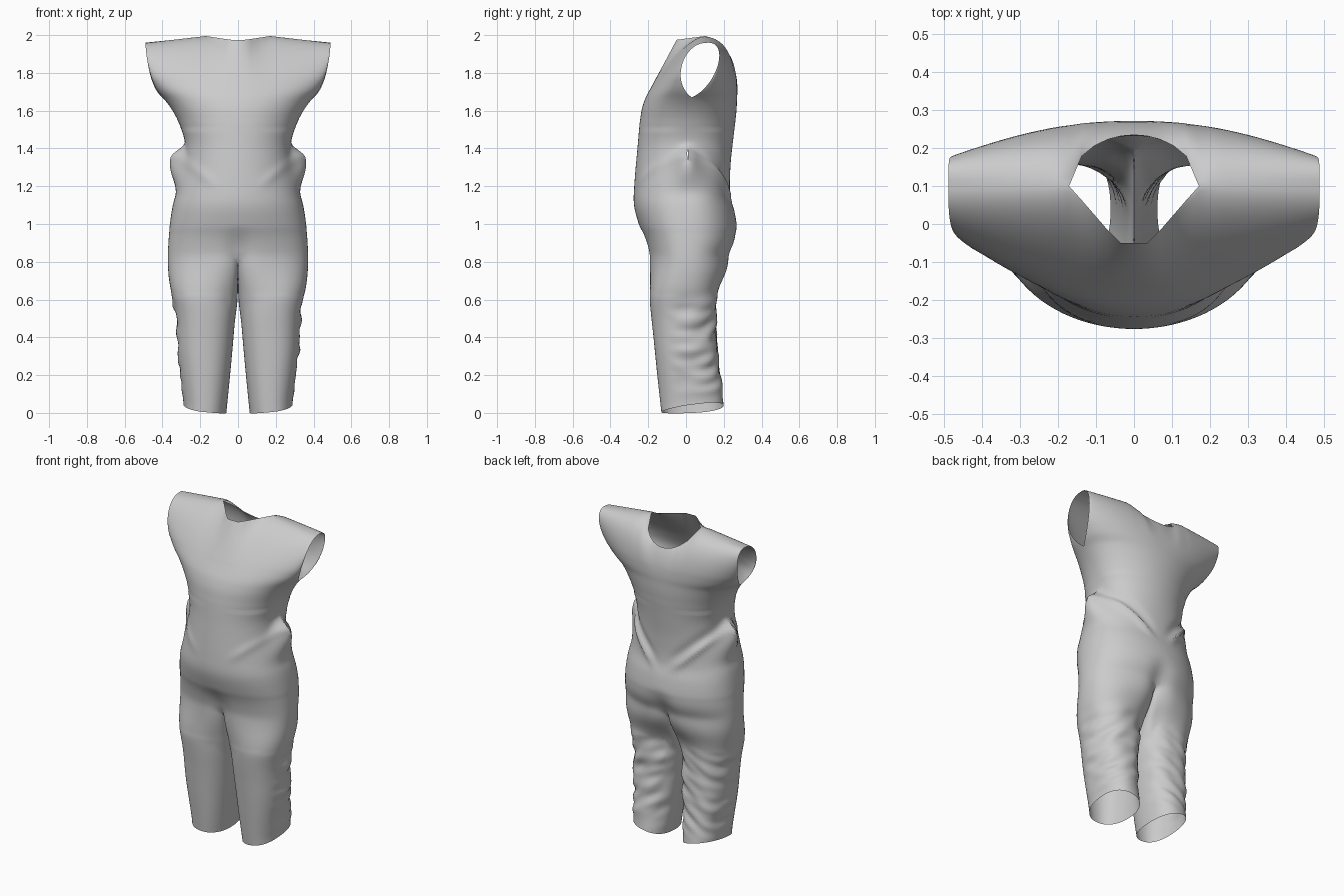
import bpy, bmesh, math
from mathutils import Vector, noise

if "Cube" in bpy.data.objects:
    bpy.data.objects.remove(bpy.data.objects["Cube"])

HALF = 44          # columns on each of the front and back panels
SPLIT_Z, ARM_Z = 0.84, 1.67


def sstep(a, b, t):
    t = max(0.0, min(1.0, (t - a) / (b - a)))
    return t * t * (3 - 2 * t)


def lerp(a, b, t):
    return a + (b - a) * t


def curve(pts, z):
    """Catmull-Rom style interpolation of (z, value) pairs."""
    if z <= pts[0][0]:
        return pts[0][1]
    if z >= pts[-1][0]:
        return pts[-1][1]
    slopes = []
    for i in range(len(pts)):
        a, b = pts[max(i - 1, 0)], pts[min(i + 1, len(pts) - 1)]
        slopes.append((b[1] - a[1]) / (b[0] - a[0]))
    for i in range(len(pts) - 1):
        (z0, v0), (z1, v1) = pts[i], pts[i + 1]
        if z <= z1:
            h = z1 - z0
            t = (z - z0) / h
            return ((2*t**3 - 3*t*t + 1) * v0 + (t**3 - 2*t*t + t) * h * slopes[i]
                    + (3*t*t - 2*t**3) * v1 + (t**3 - t*t) * h * slopes[i + 1])


def bez(p, t):
    s = 1 - t
    return s**3 * p[0] + 3*s*s*t * p[1] + 3*s*t*t * p[2] + t**3 * p[3]


# torso profiles: half width, front depth, back depth
WIDTH = [(.84, .373), (.95, .366), (1.1, .345), (1.2, .315), (1.3, .29), (1.4, .28),
         (1.46, .287), (1.55, .32), (1.62, .36), (1.67, .40)]
FRONT = [(.84, -.20), (.92, -.22), (1.0, -.25), (1.1, -.275), (1.2, -.274),
         (1.4, -.257), (1.6, -.237), (1.67, -.215)]
BACK = [(.84, .235), (.9, .262), (.97, .27), (1.06, .258), (1.15, .235), (1.3, .235),
        (1.45, .25), (1.6, .268), (1.67, .271)]
# leg profiles: outer x, inner x, front y, back y
OUTER = [(0, .288), (.06, .29), (.3, .318), (.5, .33), (.65, .355), (.84, .373)]
INNER = [(0, .062), (.2, .042), (.4, .024), (.66, .004), (.84, .002)]
LEG_F = [(0, -.13), (.2, -.152), (.4, -.172), (.6, -.192), (.84, -.20)]
LEG_B = [(0, .205), (.2, .178), (.4, .162), (.6, .16), (.7, .172), (.84, .235)]


def torso(a, z, back):
    w = curve(WIDTH, z)
    depth = curve(BACK if back else FRONT, z)
    side = lerp(0.01, 0.03, sstep(1.3, 1.67, z))
    x = w * math.sin(a)
    c = max(0.0, math.cos(a))
    y = side + (depth - side) * c ** (.85 if z < 1.5 else .92)
    # centre crease between the legs and the seat
    y *= 1 - .16 * math.exp(-(x / .045) ** 2) * sstep(1.0, .84, z)
    # bunched fold at each side of the waist
    if 1.1 < z < 1.44:
        amp = .075 * sstep(1.435, 1.35, z) * sstep(1.14, 1.33, z)
        spread = .025 + (1.44 - z) * .35
        x += math.copysign(amp * math.exp(-((y - .01) / spread) ** 2), x)
    # slanting drag lines running from the waist to the small of the back
    s = abs(x)
    if back:
        d = z - (1.06 + .95 * s)
        y += .016 * math.exp(-(d / .025) ** 2) * sstep(.03, .12, s) * sstep(.34, .24, s)
        y -= .012 * math.exp(-((d - .06) / .035) ** 2) * sstep(.02, .12, s)
    else:
        d = z - (1.12 + .75 * s)
        y -= .008 * math.exp(-(d / .03) ** 2) * sstep(.08, .2, s)
    return Vector((x, y, z))


def shoulder(a, v, back):
    """Panel from the armpit line up to the neckline and shoulder seam."""
    sn = math.sin(a)
    s, p0 = abs(sn), torso(a, ARM_Z, back)
    xe = .49 * s
    ze = 1.995 - .037 * max(0, xe - .17) / .32
    k = sstep(.12, .42, s)
    if back:
        r = max(0.0, 1 - (xe / .17) ** 2) ** .5
        ye, ze = .10 + .135 * r, ze - .12 * r ** 1.3
        y1, z1 = lerp(.277, .17, s ** 3), lerp(1.74, 1.73, s)
        y2, z2 = lerp(.268, lerp(.285, .24, s), k), lerp(1.81, 1.985, k)
    else:
        t = max(0.0, min(1.0, (xe - .04) / .13))
        ye, ze = lerp(-.05, .10, t), ze - .02 * (1 - t)
        y1, z1 = lerp(-.165, -.09, s * s), 1.76
        y2, z2 = lerp(-.105, -.005, k), lerp(1.87, ze, k)
    w = bez((.40, .485, .49, .49), v)
    return Vector((w * sn, bez((p0.y, y1, y2, ye), v), bez((ARM_Z, z1, z2, ze), v)))


bm = bmesh.new()


def grid(rows, closed=False):
    vs = [[bm.verts.new(p) for p in r] for r in rows]
    n = len(vs[0])
    for r0, r1 in zip(vs, vs[1:]):
        for i in range(n if closed else n - 1):
            j = (i + 1) % n
            bm.faces.new((r0[i], r0[j], r1[j], r1[i]))


angles = [-math.pi / 2 + math.pi * i / HALF for i in range(HALF + 1)]

# torso, chest and shoulder panels
for back in (False, True):
    rows = [[torso(a, lerp(SPLIT_Z, ARM_Z, i / 56), back) for a in angles] for i in range(57)]
    rows += [[shoulder(a, i / 24, back) for a in angles] for i in range(1, 25)]
    grid(rows)

# trouser legs: half the hip ring plus a crotch line, morphing into an oval tube
pos = angles[HALF // 2:]
CROTCH = 18
for sx in (1, -1):
    top = [torso(a, SPLIT_Z, False) for a in pos] + [torso(a, SPLIT_Z, True) for a in reversed(pos[:-1])]
    m = len(top)
    th = [math.radians(lerp(-132, 132, i / (m - 1))) for i in range(m)]
    f, b = top[0], top[-1]
    for i in range(1, CROTCH):
        t = i / CROTCH
        top.append(Vector((0, lerp(b.y, f.y, t), SPLIT_Z - .15 * math.sin(math.pi * t) ** .8)))
        th.append(math.radians(lerp(132, 228, t)))
    rows = []
    for r in range(61):
        k = r / 60
        row = []
        for p, t in zip(top, th):
            c, s = math.cos(t), math.sin(t)
            hem = .022 + .022 * c + .018 * s + .008 * c * s
            z = lerp(p.z, hem, k)
            xo, xi, yf, yb = (curve(q, z) for q in (OUTER, INNER, LEG_F, LEG_B))
            e = lambda q: math.copysign(abs(q) ** .88, q)
            q = Vector(((xo + xi) / 2 + (xo - xi) / 2 * e(c), (yf + yb) / 2 + (yb - yf) / 2 * e(s), z))
            # crumpled cloth behind the knee and down the outer side
            amt = sstep(.72, .5, z) * sstep(.04, .16, z) * sstep(-.3, .6, s + .4 * c)
            n = noise.noise(Vector((q.x * 7 * sx + 3, q.y * 7, z * 17 + q.x * 9)))
            d = .017 * amt * n
            q += Vector((c * d, s * d, 0))
            q = p.lerp(q, sstep(0, .32, k))
            row.append(Vector((q.x * sx, q.y, z)))
        rows.append(row)
    grid(rows, closed=True)

# weld the panels and relax the hip joint and chest line
bmesh.ops.remove_doubles(bm, verts=bm.verts, dist=.0004)
for lo, hi, count in ((.62, .96, 6), (1.55, 1.76, 5)):
    vs = [v for v in bm.verts if lo < v.co.z < hi and not v.is_boundary]
    for _ in range(count):
        bmesh.ops.smooth_vert(bm, verts=vs, factor=.5, use_axis_x=True, use_axis_y=True, use_axis_z=True)
bmesh.ops.recalc_face_normals(bm, faces=bm.faces)

mesh = bpy.data.meshes.new("jumpsuit")
bm.to_mesh(mesh)
bm.free()
for poly in mesh.polygons:
    poly.use_smooth = True
suit = bpy.data.objects.new("jumpsuit", mesh)
bpy.context.collection.objects.link(suit)
